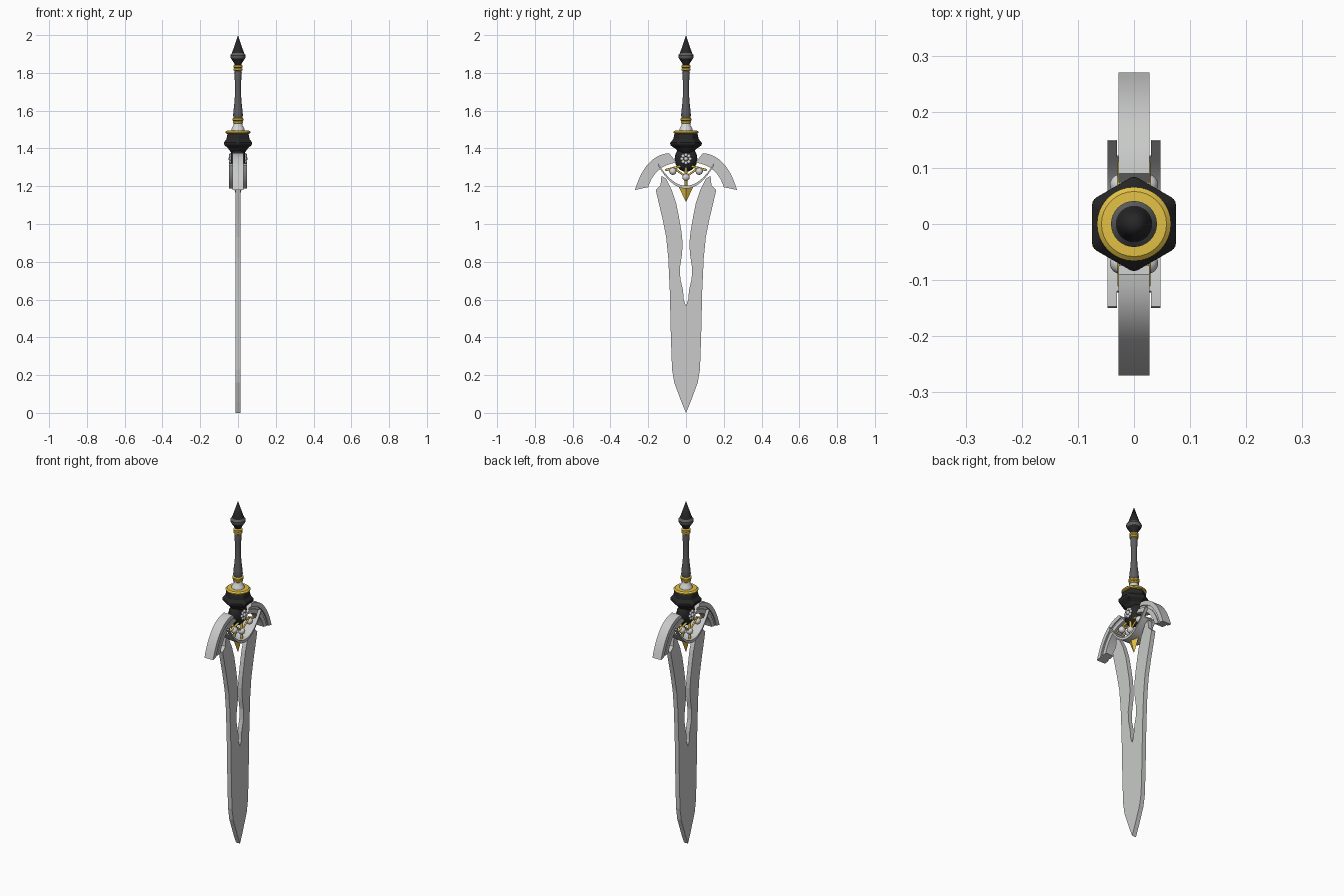
import bpy, bmesh, math
from mathutils import Vector

cube = bpy.data.objects.get("Cube")
if cube:
    bpy.data.objects.remove(cube)


def material(name, r, g, b):
    m = bpy.data.materials.new(name)
    m.use_nodes = True
    m.diffuse_color = (r, g, b, 1)
    m.node_tree.nodes["Principled BSDF"].inputs["Base Color"].default_value = (r, g, b, 1)
    return m


STEEL = material("steel", 0.58, 0.59, 0.58)
SILVER = material("pale silver", 0.68, 0.68, 0.68)
GOLD = material("gold", 0.76, 0.53, 0.06)
BLACK = material("black", 0.02, 0.02, 0.021)
GREY = material("dark grey", 0.11, 0.11, 0.115)


def finish(name, bm, mat, angle=None):
    bmesh.ops.recalc_face_normals(bm, faces=bm.faces)
    mesh = bpy.data.meshes.new(name)
    bm.to_mesh(mesh)
    bm.free()
    mesh.materials.append(mat)
    ob = bpy.data.objects.new(name, mesh)
    bpy.context.collection.objects.link(ob)
    if angle:
        bpy.ops.object.select_all(action='DESELECT')
        ob.select_set(True)
        bpy.context.view_layer.objects.active = ob
        bpy.ops.object.shade_smooth_by_angle(angle=math.radians(angle))
    return ob


def lathe(name, profile, mat, sides=32, angle=35, turn=0):
    """Closed round part from (radius, z) points."""
    bm = bmesh.new()
    rings = []
    for r, z in profile:
        ring = []
        for i in range(sides):
            a = turn + math.tau * i / sides
            ring.append(bm.verts.new((r * math.cos(a), r * math.sin(a), z)))
        rings.append(ring)
    for lo, hi in zip(rings, rings[1:]):
        for i in range(sides):
            j = (i + 1) % sides
            bm.faces.new((lo[i], lo[j], hi[j], hi[i]))
    bm.faces.new(rings[0])
    bm.faces.new(rings[-1])
    bmesh.ops.remove_doubles(bm, verts=bm.verts, dist=1e-5)
    return finish(name, bm, mat, angle)


def slab(name, outline, x0, x1, mat, angle=None):
    """Prism from a (y, z) outline, running from x0 to x1."""
    bm = bmesh.new()
    a = [bm.verts.new((x0, y, z)) for y, z in outline]
    b = [bm.verts.new((x1, y, z)) for y, z in outline]
    bm.faces.new(a)
    bm.faces.new(b)
    for i in range(len(a)):
        j = (i + 1) % len(a)
        bm.faces.new((a[i], a[j], b[j], b[i]))
    return finish(name, bm, mat, angle)


def ball(name, pos, size, mat):
    bm = bmesh.new()
    bmesh.ops.create_uvsphere(bm, u_segments=24, v_segments=14, radius=1)
    for v in bm.verts:
        v.co = Vector(pos) + v.co * Vector(size)
    return finish(name, bm, mat, 60)


def rod(name, p, q, radius, mat):
    p, q = Vector(p), Vector(q)
    bm = bmesh.new()
    bmesh.ops.create_cone(bm, cap_ends=True, segments=10, radius1=radius, radius2=radius,
                          depth=(q - p).length)
    rot = (q - p).to_track_quat('Z', 'Y')
    for v in bm.verts:
        v.co = rot @ v.co + (p + q) / 2
    return finish(name, bm, mat, 40)


def bezier(p, q, r, n=14):
    return [tuple((1 - t) ** 2 * a + 2 * t * (1 - t) * b + t * t * c for a, b, c in zip(p, q, r))
            for t in (i / n for i in range(n + 1))]


# Forked blade with bevelled edges
outer = [(0.025, 0.06), (0.062, 0.16), (0.074, 0.23), (0.08, 0.4), (0.086, 0.65), (0.094, 0.82),
         (0.105, 0.93), (0.125, 1.03), (0.144, 1.11), (0.16, 1.18), (0.135, 1.205), (0.13, 1.255)]
inner = [(0.105, 1.24), (0.075, 1.18), (0.052, 1.11), (0.038, 1.04), (0.024, 0.96), (0.018, 0.9),
         (0.021, 0.84), (0.032, 0.77), (0.03, 0.71), (0.016, 0.65), (0.012, 0.6)]
half = outer + inner
outline = [(0, 0)] + half + [(0, 0.565)] + [(-y, z) for y, z in reversed(half)]
bm = bmesh.new()
for side in (1, -1):
    face = bm.faces.new([bm.verts.new((side * 0.003, y, z)) for y, z in outline])
    face.normal_update()
    bmesh.ops.inset_region(bm, faces=[face], thickness=0.01, use_even_offset=True)
    for v in face.verts:
        v.co.x = side * 0.013
rim = [e for e in bm.edges if e.is_boundary]
bmesh.ops.bridge_loops(bm, edges=rim)
finish("blade", bm, STEEL)

# Curved wings of the guard, each of three stepped bands
for s, side in ((1, "back"), (-1, "front")):
    top = bezier((0.09, 1.375), (0.215, 1.365), (0.27, 1.18))
    low = bezier((0.05, 1.325), (0.165, 1.31), (0.2, 1.195))
    for k, (t0, t1, w) in enumerate(((0, 0.4, 0.028), (0.4, 0.6, 0.021), (0.6, 1, 0.026))):
        def mix(t):
            return [(s * (a[0] + (b[0] - a[0]) * t), a[1] + (b[1] - a[1]) * t)
                    for a, b in zip(top, low)]
        slab(f"{side}_wing_band_{k + 1}", mix(t0) + mix(t1)[::-1], -w, w, STEEL, 30)


# Crescent cradle, wide in the middle with paired horns at its ends
def crescent(reach, thick):
    ys = [reach * (i / 14 - 1) for i in range(29)]
    arc = [(y, 1.187 + 0.125 * (abs(y) / 0.15) ** 2) for y in ys]
    lift = [(y * 0.98, z + thick * (1.2 - 0.6 * abs(y) / 0.15)) for y, z in arc]
    return arc + lift[::-1]


slab("cradle", crescent(0.122, 0.012), -0.03, 0.03, STEEL, 30)
for s, side in ((1, "left"), (-1, "right")):
    slab(f"{side}_cradle_horns", crescent(0.15, 0.014), s * 0.03, s * 0.047, STEEL, 30)

# Dark core and hexagonal collar
ball("core", (0, 0, 1.345), (0.042, 0.06, 0.068), BLACK)
collar = lathe("collar", [(0.04, 1.375), (0.06, 1.4), (0.089, 1.422), (0.086, 1.432),
                          (0.07, 1.45), (0.065, 1.48)], BLACK, 6, None, math.pi / 6)
bevel = collar.modifiers.new("round_corners", 'BEVEL')
bevel.width = 0.012
bevel.segments = 3
bevel.angle_limit = math.radians(45)

# Gold pendant under the cradle
bm = bmesh.new()
base = [bm.verts.new(p) for p in ((0.022, 0, 1.195), (0, 0.04, 1.2), (-0.022, 0, 1.195), (0, -0.04, 1.2))]
tip = bm.verts.new((0, 0, 1.115))
bm.faces.new(base)
for i in range(4):
    bm.faces.new((base[i], base[(i + 1) % 4], tip))
finish("pendant", bm, GOLD)

# Beads, gold links and ringed gem on both flat sides
for s, side in ((1, "left"), (-1, "right")):
    x = s * 0.024
    ball(f"{side}_middle_bead", (x, 0, 1.247), (0.019,) * 3, SILVER)
    rod(f"{side}_stem", (x, 0, 1.2), (x, 0, 1.3), 0.007, GOLD)
    for t, end in ((1, "back"), (-1, "front")):
        ball(f"{side}_{end}_bead", (x, t * 0.07, 1.279), (0.019,) * 3, SILVER)
        rod(f"{side}_{end}_upper_link", (x, t * 0.03, 1.305), (x, t * 0.11, 1.285), 0.006, GOLD)
        rod(f"{side}_{end}_lower_link", (x, 0, 1.25), (x, t * 0.07, 1.3), 0.005, GOLD)
    ring = 0.021
    for i in range(8):
        a = math.tau * i / 8
        ball(f"{side}_gem_petal_{i + 1}", (s * 0.04, ring * math.cos(a), 1.345 + ring * math.sin(a)),
             (0.007, 0.009, 0.009), SILVER)
    ball(f"{side}_gem", (s * 0.041, 0, 1.345), (0.01, 0.011, 0.011), SILVER)

# Handle, from the gold disc up to the spike
lathe("gold_disc", [(0.055, 1.476), (0.065, 1.481), (0.066, 1.488), (0.058, 1.495), (0.03, 1.496)], GOLD)
lathe("silver_neck", [(0.036, 1.494), (0.032, 1.51), (0.024, 1.52), (0.022, 1.54)], SILVER)


def gold_ring(name, z, r):
    lathe(name, [(r - 0.007, z - 0.009), (r, z - 0.004), (r, z + 0.004), (r - 0.007, z + 0.009)], GOLD)


gold_ring("lower_ring_1", 1.538, 0.026)
gold_ring("lower_ring_2", 1.554, 0.03)
lathe("grip", [(0.022, 1.56), (0.026, 1.575), (0.024, 1.6), (0.018, 1.65), (0.016, 1.7),
               (0.017, 1.76), (0.02, 1.805), (0.018, 1.815)], GREY, 16)
gold_ring("upper_ring_1", 1.818, 0.023)
gold_ring("upper_ring_2", 1.834, 0.025)
lathe("pommel_base", [(0.016, 1.838), (0.02, 1.85), (0.037, 1.876)], BLACK)
lathe("pommel_band", [(0.037, 1.875), (0.041, 1.884), (0.041, 1.893), (0.032, 1.905)], GREY)
lathe("pommel_spike", [(0.033, 1.903), (0.025, 1.925), (0.0, 2.0)], BLACK)
